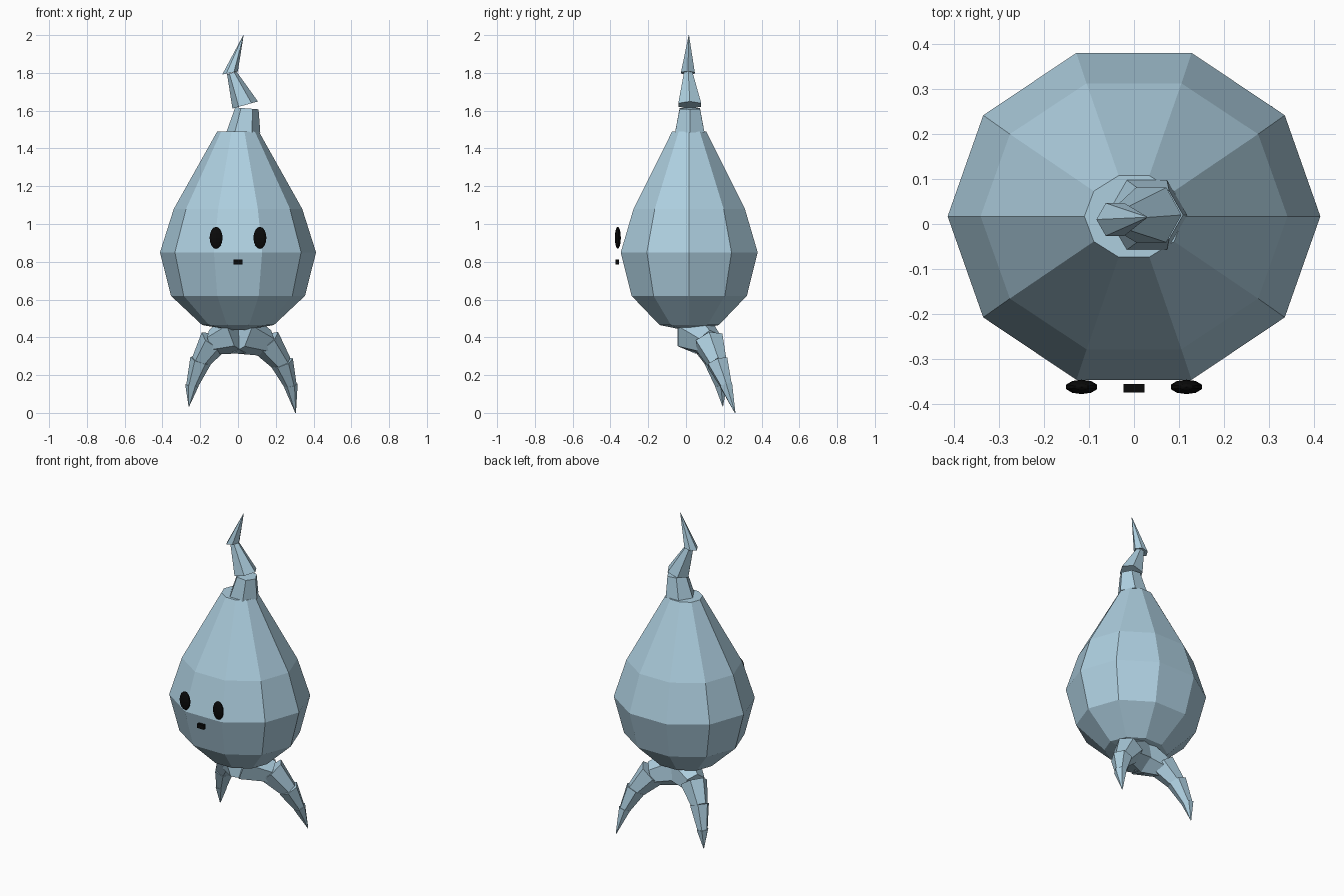
import bpy, bmesh, math
from mathutils import Vector

if "Cube" in bpy.data.objects:
    bpy.data.objects.remove(bpy.data.objects["Cube"])


def material(name, color):
    m = bpy.data.materials.new(name)
    m.diffuse_color = (*color, 1)
    m.use_nodes = True
    m.node_tree.nodes["Principled BSDF"].inputs["Base Color"].default_value = m.diffuse_color
    return m


BLUE = material("pale blue", (0.42, 0.62, 0.74))
BLACK = material("black", (0.003, 0.003, 0.003))


def finish(bm, name, mat):
    bmesh.ops.recalc_face_normals(bm, faces=bm.faces)
    mesh = bpy.data.meshes.new(name)
    bm.to_mesh(mesh)
    bm.free()
    mesh.materials.append(mat)
    obj = bpy.data.objects.new(name, mesh)
    bpy.context.collection.objects.link(obj)
    return obj


def skin(bm, rings):
    """Bridge equal rings of points and cap both ends."""
    loops = [[bm.verts.new(p) for p in ring] for ring in rings]
    n = len(loops[0])
    for a, b in zip(loops, loops[1:]):
        for i in range(n):
            j = (i + 1) % n
            bm.faces.new((a[i], a[j], b[j], b[i]))
    bm.faces.new(loops[0])
    bm.faces.new(loops[-1])


def tilted_ring(center, axis, radius, sides=6):
    axis = Vector(axis).normalized()
    u = axis.cross(Vector((0, 1, 0))).normalized()
    v = axis.cross(u)
    return [Vector(center) + radius * (u * math.cos(math.tau * i / sides)
            + v * math.sin(math.tau * i / sides)) for i in range(sides)]


def segmented(name, segments):
    """Stack of tapered pieces: (base, base axis, base r, top, top axis, top r)."""
    bm = bmesh.new()
    for c0, a0, r0, c1, a1, r1 in segments:
        skin(bm, [tilted_ring(c0, a0, r0), tilted_ring(c1, a1, r1)])
    return finish(bm, name, BLUE)


# Body: ten-sided teardrop, slightly flattened front to back
profile = [(0.03, 0.026, 0.438), (0.19, 0.165, 0.465), (0.355, 0.321, 0.62),
           (0.413, 0.381, 0.85), (0.34, 0.31, 1.08), (0.11, 0.095, 1.49)]
bm = bmesh.new()
skin(bm, [[(rx * math.cos(math.tau * i / 10), 0.017 + ry * math.sin(math.tau * i / 10), z)
           for i in range(10)] for rx, ry, z in profile])
finish(bm, "body", BLUE)

# Crooked tip: three kinked pieces
segmented("crooked_tip", [
    ((0.028, 0.02, 1.485), (0, 0, 1), 0.09, (0.047, 0.02, 1.612), (0.08, 0, 1), 0.062),
    ((0.038, 0.02, 1.63), (-0.28, 0, 1), 0.07, (-0.033, 0.012, 1.80), (-0.3, 0, 1), 0.026),
    ((-0.042, 0.01, 1.80), (-0.2, 0, 1), 0.042, (0.029, 0.015, 2.0), (0.3, 0, 1), 0.001),
])


# Legs: overlapping tapered pieces curving outward, back and down
def leg(name, points, radii):
    pts = [Vector(p) for p in points]
    pieces = []
    for i, (a, b) in enumerate(zip(pts, pts[1:])):
        d = b - a
        pieces.append((a - d * 0.06, d, radii[i], b, d, max(radii[i + 1] * 0.85, 0.002)))
    segmented(name, pieces)


leg("right_leg", [(0.02, 0.05, 0.42), (0.15, 0.125, 0.37), (0.235, 0.17, 0.26),
                  (0.28, 0.215, 0.14), (0.305, 0.26, 0.0)], [0.115, 0.085, 0.062, 0.038, 0])
leg("left_leg", [(-0.01, 0.05, 0.42), (-0.13, 0.105, 0.375), (-0.20, 0.15, 0.27),
                 (-0.245, 0.185, 0.14), (-0.26, 0.195, 0.035)], [0.115, 0.08, 0.058, 0.036, 0])

# Eyes: flattened ovals floating just in front of the body
for side, name in ((-1, "left_eye"), (1, "right_eye")):
    bm = bmesh.new()
    bmesh.ops.create_uvsphere(bm, u_segments=10, v_segments=8, radius=1)
    for v in bm.verts:
        v.co = (side * 0.116 + v.co.x * 0.036, -0.361 + v.co.y * 0.016, 0.927 + v.co.z * 0.058)
    finish(bm, name, BLACK)

# Mouth: small block
bm = bmesh.new()
bmesh.ops.create_cube(bm, size=1)
for v in bm.verts:
    v.co = (v.co.x * 0.047, -0.364 + v.co.y * 0.018, 0.798 + v.co.z * 0.027)
finish(bm, "mouth", BLACK)
